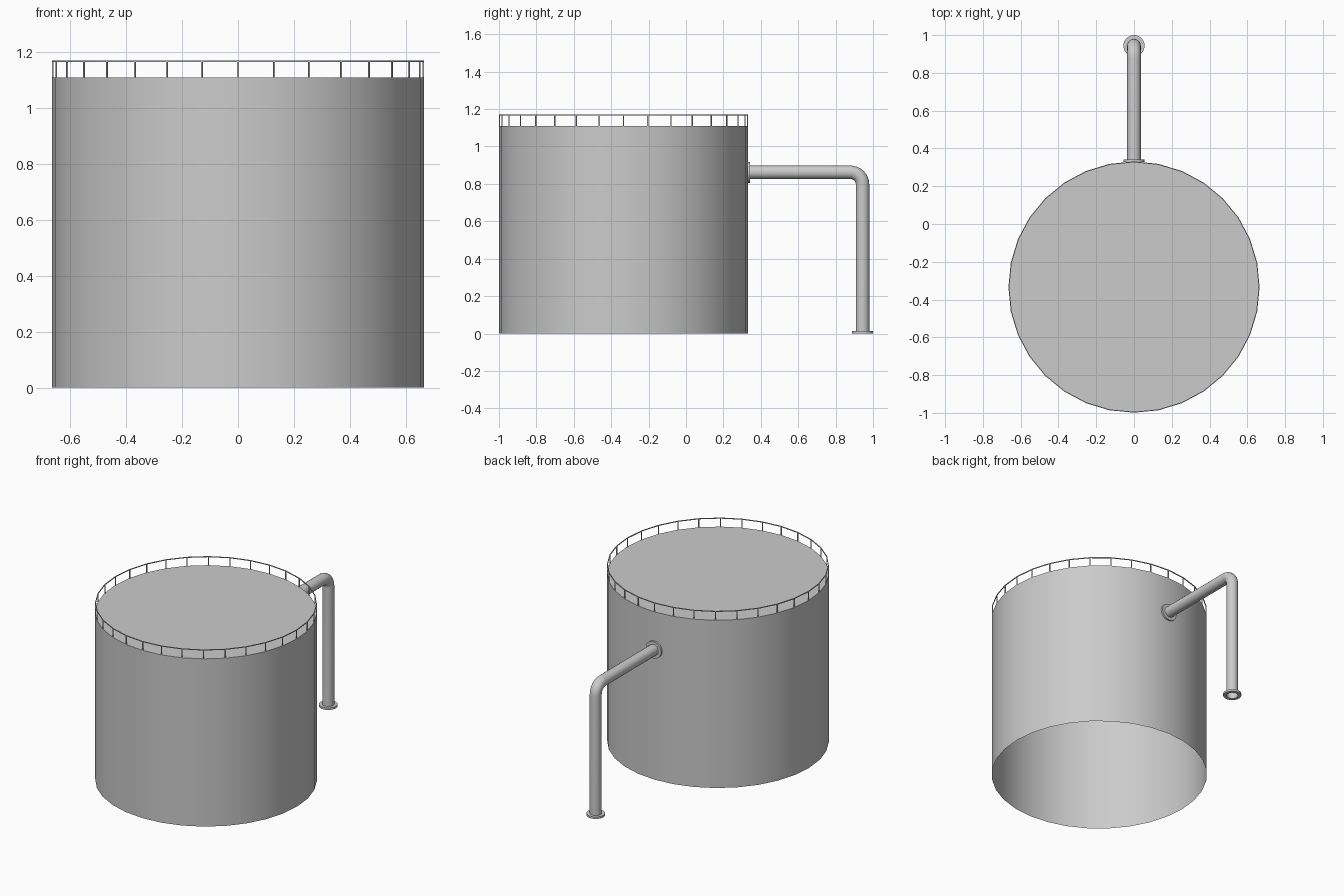
import bpy, bmesh, math
from mathutils import Vector, Matrix

if "Cube" in bpy.data.objects:
    bpy.data.objects.remove(bpy.data.objects["Cube"])

CY, R, H, N = -0.334, 0.665, 1.11, 32   # tank centre, radius, height, sides


def finish(name, bm, smooth=True, recalc=True):
    if recalc:
        bmesh.ops.recalc_face_normals(bm, faces=bm.faces[:])
    me = bpy.data.meshes.new(name)
    bm.to_mesh(me)
    bm.free()
    ob = bpy.data.objects.new(name, me)
    bpy.context.collection.objects.link(ob)
    if smooth:
        bpy.ops.object.select_all(action='DESELECT')
        ob.select_set(True)
        bpy.context.view_layer.objects.active = ob
        bpy.ops.object.shade_smooth_by_angle(angle=math.radians(35))
    return ob


def bridge(bm, a, b):
    n = len(a)
    for i in range(n):
        bm.faces.new((a[i], a[(i + 1) % n], b[(i + 1) % n], b[i]))


def lathe(profile, sides, closed=False, cap_last=False):
    """Turn (radius, z) points about z, first vertex on +y."""
    bm = bmesh.new()
    rings = []
    for r, z in profile:
        rings.append([bm.verts.new((r * math.sin(2 * math.pi * i / sides),
                                    r * math.cos(2 * math.pi * i / sides), z))
                      for i in range(sides)])
    for a, b in zip(rings, rings[1:]):
        bridge(bm, a, b)
    if closed:
        bridge(bm, rings[-1], rings[0])
    if cap_last:
        bm.faces.new(rings[-1])
    return bm


# tank shell with flat roof, open underneath
tank = finish("tank_shell", lathe([(R, 0), (R, H)], N, cap_last=True))
tank.location.y = CY

# thin handrail around the roof
t = 0.005
rail = finish("guard_rail", lathe([(R - t, 1.165), (R, 1.165), (R, 1.17), (R - t, 1.17)],
                                  N, closed=True))
rail.location.y = CY

# one rail post at every corner of the tank
bm = bmesh.new()
for i in range(N):
    a = 2 * math.pi * i / N
    m = (Matrix.Rotation(a, 4, 'Z') @ Matrix.Translation((0, R - t / 2, (H + 1.167) / 2))
         @ Matrix.Diagonal((0.006, t, 1.167 - H, 1)))
    bmesh.ops.create_cube(bm, size=1, matrix=m)
posts = finish("rail_posts", bm, smooth=False)
posts.location.y = CY

# outlet pipe: out from the wall, round a bend, down to the ground
PY, PZ, PR, BEND = 0.944, 0.862, 0.036, 0.065
path = [(0.325, PZ, 0)]
for k in range(9):
    a = math.pi / 2 * k / 8
    path.append((PY - BEND + BEND * math.sin(a), PZ - BEND + BEND * math.cos(a), a))
path.append((PY, 0.002, math.pi / 2))
bm = bmesh.new()
rings = []
for y, z, a in path:
    up = Vector((0, math.sin(a), math.cos(a)))
    rings.append([bm.verts.new(Vector((0, y, z)) + PR * (Vector((1, 0, 0)) * math.cos(q) + up * math.sin(q)))
                  for q in (2 * math.pi * i / 20 for i in range(20))])
for a, b in zip(rings, rings[1:]):
    bridge(bm, a, b)
finish("outlet_pipe", bm)

# flange rings at both pipe ends
flange = [(PR - 0.001, 0), (0.056, 0), (0.056, 0.013), (PR - 0.001, 0.013)]
foot = finish("foot_flange", lathe(flange, 24, closed=True))
foot.location = (0, PY, 0)
wall = finish("wall_flange", lathe(flange, 24, closed=True))
wall.rotation_euler.x = -math.pi / 2
wall.location = (0, 0.328, PZ)
